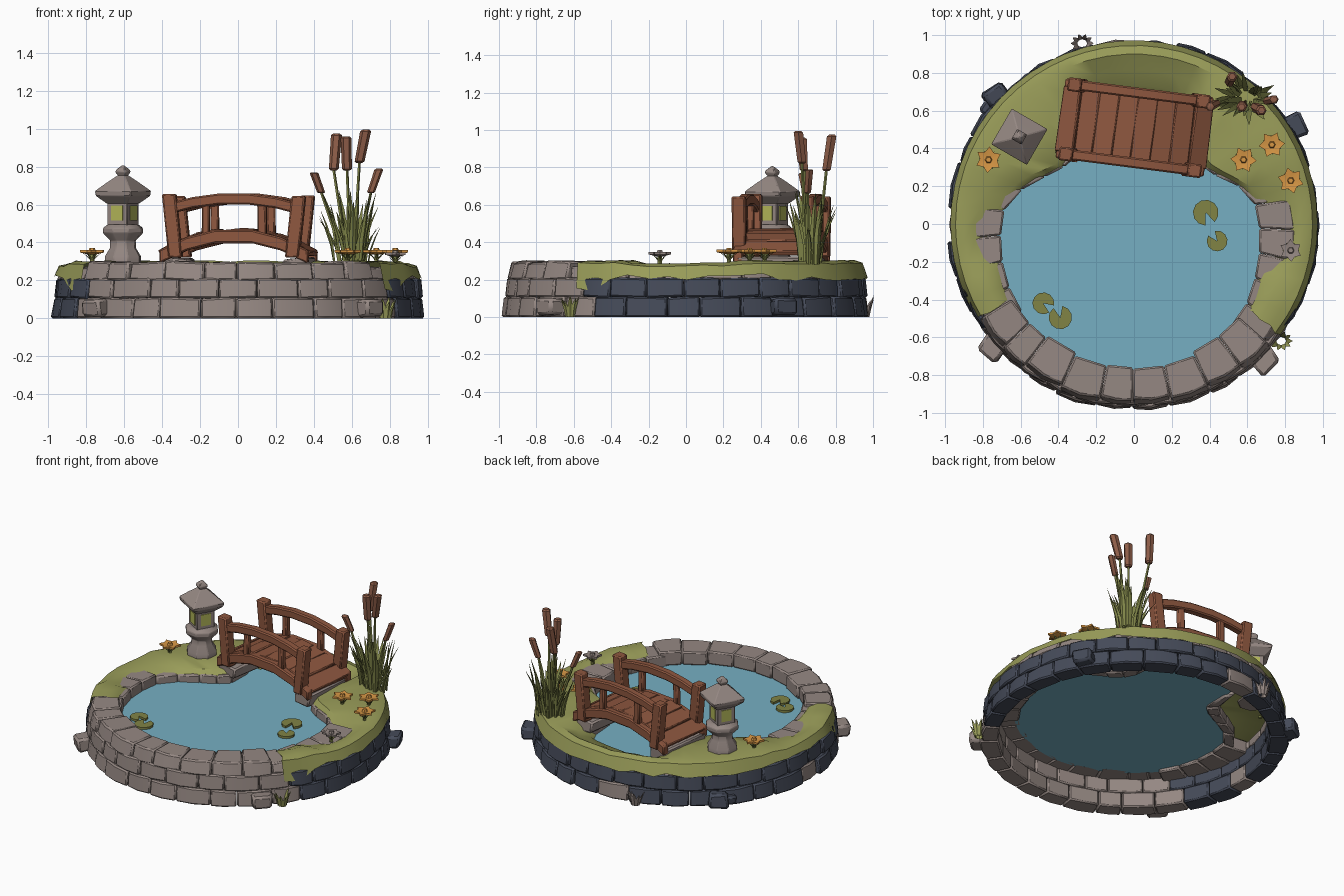
import bpy, bmesh, math, random
from mathutils import Vector, Matrix

if "Cube" in bpy.data.objects:
    bpy.data.objects.remove(bpy.data.objects["Cube"])
random.seed(7)
R = random.uniform

def mat(name, c):
    m = bpy.data.materials.new(name)
    m.diffuse_color = (*c, 1)
    m.use_nodes = True
    m.node_tree.nodes["Principled BSDF"].inputs["Base Color"].default_value = m.diffuse_color
    return m

LIGHT = mat("warm_grey_stone", (.3, .245, .225))
DARK = mat("dark_slate_stone", (.06, .07, .1))
GRASS = mat("moss_green", (.32, .335, .1))
WATER = mat("pond_blue", (.18, .43, .54))
WOOD = mat("red_brown_wood", (.27, .095, .05))
ORANGE = mat("flower_orange", (.68, .31, .06))
CATTAIL = mat("cattail_brown", (.27, .11, .065))
REED = mat("reed_green", (.23, .25, .07))
LILY = mat("lily_olive", (.22, .23, .06))
GLOW = mat("lantern_yellow", (.45, .47, .1))

def finish(name, bm, mats, bevel=0, angle=35):
    bmesh.ops.recalc_face_normals(bm, faces=bm.faces)
    me = bpy.data.meshes.new(name)
    bm.to_mesh(me)
    bm.free()
    for m in mats:
        me.materials.append(m)
    o = bpy.data.objects.new(name, me)
    bpy.context.collection.objects.link(o)
    if bevel:
        b = o.modifiers.new("bevel", 'BEVEL')
        b.width, b.segments, b.limit_method = bevel, 1, 'ANGLE'
    bpy.ops.object.select_all(action='DESELECT')
    o.select_set(True)
    bpy.context.view_layer.objects.active = o
    bpy.ops.object.shade_smooth_by_angle(angle=math.radians(angle))
    return o

def loft(bm, rings, cap=True, mi=0):
    vs = [[bm.verts.new(p) for p in r] for r in rings]
    n = len(vs[0])
    fs = [bm.faces.new((a[i], a[(i + 1) % n], b[(i + 1) % n], b[i]))
          for a, b in zip(vs, vs[1:]) for i in range(n)]
    if cap:
        fs += [bm.faces.new(vs[0][::-1]), bm.faces.new(vs[-1])]
    for f in fs:
        f.material_index = mi

def tube(bm, pts, radii, n, turn=0, mi=0):
    # horizontal n-sided rings along a mostly vertical path
    loft(bm, [[Vector(p) + Vector((r * math.cos(turn + i * math.tau / n), r * math.sin(turn + i * math.tau / n), 0))
               for i in range(n)] for p, r in zip(pts, radii)], mi=mi)

def box(bm, c, s, M=Matrix(), j=0, mi=0):
    rings = [[M @ Vector((c[0] + x * s[0] / 2 + R(-j, j), c[1] + y * s[1] / 2 + R(-j, j), c[2] + z * s[2] / 2 + R(-j, j)))
              for x, y in ((-1, -1), (1, -1), (1, 1), (-1, 1))] for z in (-1, 1)]
    loft(bm, rings, mi=mi)

def polar(deg, r, z):
    a = math.radians(deg)
    return Vector((r * math.cos(a), r * math.sin(a), z))

def interp(table, a):
    for (a0, r0), (a1, r1) in zip(table, table[1:]):
        if a0 <= a <= a1:
            return r0 + (r1 - r0) * (a - a0) / (a1 - a0)
    return table[-1][1]

# Shoreline radius by angle, with an inlet under the bridge
SHORE = [(-90, .76), (-40, .74), (-20, .69), (0, .66), (14, .64), (24, .55), (35, .47), (50, .47), (60, .6), (66, .7),
         (114, .7), (120, .6), (130, .47), (146, .48), (160, .6), (174, .69), (200, .73), (215, .75), (270, .76)]

# Stone ring: three courses of wedge blocks
def wedge(bm, a0, a1, r0, r1, r1t, z0, z1, mi):
    j = lambda: R(-.006, .006)
    am, out = (a0 + a1) / 2, R(-.004, .014)
    rings = []
    for z, ro in ((z0, r1), (z1, r1t)):
        up = j() if z > 0 else 0
        rings.append([polar(a0, r0, z), polar(a0, ro + out + j(), z + up), polar(am, ro + out + .008, z),
                      polar(a1, ro + out + j(), z - up), polar(a1, r0, z)])
    loft(bm, rings, mi=mi)

bm = bmesh.new()
N = 30
for k, (z0, z1, r1, r1t) in enumerate(((0, .108, .975, .962), (.106, .21, .962, .95), (.206, .292, .95, .925))):
    step = 360 / N
    cuts = [-90 + (i + .5 * (k % 2) + R(-.14, .14)) * step for i in range(N)]
    cuts.append(cuts[0] + 360)
    for a0, a1 in zip(cuts, cuts[1:]):
        am = (a0 + a1) / 2
        grassy = -36 < am < 210
        if k < 2:
            wedge(bm, a0 + .1, a1 - .1, .87, r1, r1t, z0, z1, 1 if grassy and R(0, 1) > .04 else 0)
        elif not grassy:
            wedge(bm, a0 + .03, a1 - .03, .755 + R(-.012, .012), r1, r1t, .2, z1 + R(0, .01), 0)
        else:
            wedge(bm, a0 + .1, a1 - .1, .87, r1 - .01, r1t - .01, .2, .265, 0)
finish("stone_ring", bm, [LIGHT, DARK], .009)

# Shore stones at the water edge below the grass
bm = bmesh.new()
for i in range(24):
    a0 = -46 + i * 11
    a1 = a0 + 10.9
    am = (a0 + a1) / 2
    if 62 < am < 118:
        continue
    wide = .19 if am < 8 or am > 173 else .08
    ring = []
    for z in (.18, .272 if wide > .1 else .255):
        ring.append([polar(a, interp(SHORE, a) + d, z + R(-.006, .006)) for a, d in
                     ((a0, 0), (a1, 0), (a1, wide), (a0, wide))])
    loft(bm, ring)
finish("shore_stones", bm, [LIGHT], .009)

# Water sheet
bm = bmesh.new()
bm.faces.new([bm.verts.new(polar(a, interp(SHORE, a) + .03, .2)) for a in range(-90, 270, 6)])
finish("water", bm, [WATER])

# Grass bank draped over the ring
bm = bmesh.new()
rows = []
angs = [-37 + i * 6.2 for i in range(41)]
for i, a in enumerate(angs):
    bare = -18 < a < 8 or 176 < a < 190
    valley = 62 < a < 118
    r = max(interp(SHORE, a) + (0 if valley else .012), .78 if bare else 0)
    dip = .025 if -20 < a < 15 or 165 < a < 195 else 0
    end = i in (0, 1, 39, 40)
    m = r + (.93 - r) * .5
    prof = [(r, .195 if valley else .25), (r + .035, .225 if valley else .283 - dip),
            (m, .26 if valley else .3 - dip), (.9, .302 - dip * .6), (.945, .287 - dip * .5),
            (.972, (.15 if end else .215) + R(-.02, .015))]
    rows.append([bm.verts.new(polar(a + R(-.8, .8), q, z + R(-.005, .005))) for q, z in prof])
for p, q in zip(rows, rows[1:]):
    for j in range(5):
        bm.faces.new((p[j], q[j], q[j + 1], p[j + 1]))
finish("grass_bank", bm, [GRASS], 0, 40)

# Loose rocks around the foot
bm = bmesh.new()
for a, r, s, mi in ((137, 1.0, .13, 1), (31, 1.0, .13, 1), (-46, 1.0, .13, 0), (221, 1.0, .13, 0), (141, .98, .09, 1)):
    M = Matrix.Translation(polar(a, r, 0)) @ Matrix.Rotation(math.radians(a + R(-12, 12)), 4, 'Z')
    box(bm, (0, 0, s * .38 + .003), (s * .8, s, s * .7), M, .012, mi)
for v in bm.verts:
    v.co.z = max(v.co.z, 0)
finish("loose_rocks", bm, [LIGHT, DARK], .015)

# Arched bridge
BR = Matrix.Translation((.003, .51, 0)) @ Matrix.Rotation(math.radians(-7.3), 4, 'Z')
def strip(bm, us, zf, v, w, h):
    loft(bm, [[BR @ Vector((u, v + s * w / 2, zf(u) + t * h / 2)) for s, t in ((-1, -1), (1, -1), (1, 1), (-1, 1))] for u in us])
deck = lambda u: .438 - .11 * (abs(u) / .39) ** 2
rail = lambda u: .632 - .055 * (u / .35) ** 2
bm = bmesh.new()
for v in (-.185, .185):
    strip(bm, [-.395, -.25, -.1, .1, .25, .395], deck, v, .055, .07)
    strip(bm, [-.35, -.22, -.08, .08, .22, .35], rail, v, .055, .058)
    for s in (-1, 1):
        loft(bm, [[BR @ Vector((s * q + x * .036, v + y * .036, z)) for x, y in ((-1, -1), (1, -1), (1, 1), (-1, 1))]
                  for z, q in ((.32, .31), (.655 + R(-.01, .01), .345))])
        box(bm, (s * .15, v, .525), (.045, .04, .18), BR, .004)
finish("bridge_frame", bm, [WOOD], .008)
bm = bmesh.new()
for i in range(8):
    u = -.35 + i * .1
    T = BR @ Matrix.Translation((u, 0, deck(u) + .02 + R(-.004, .004))) @ Matrix.Rotation(math.atan(.22 * u / .152), 4, 'Y')
    box(bm, (0, 0, 0), (.108, .35, .03), T, .004)
finish("bridge_planks", bm, [WOOD], .006)
bm = bmesh.new()
for s in (-1, 1):
    box(bm, (s * .32, 0, .275), (.14, .38, .085), BR, .01)
finish("bridge_footings", bm, [LIGHT], .01)

# Stone lantern
lx, ly, tn = -.607, .462, math.radians(45 - 30)
def stack(bm, prof, n):
    tube(bm, [(lx, ly, z) for r, z in prof], [r for r, z in prof], n, tn)
bm = bmesh.new()
stack(bm, [(.1, .285), (.1, .325), (.072, .37), (.07, .41), (.11, .45), (.11, .475), (.085, .495)], 8)
stack(bm, [(.088, .485), (.088, .625)], 4)
stack(bm, [(.09, .605), (.15, .645), (.155, .672), (.085, .72), (.03, .755)], 4)
stack(bm, [(.022, .745), (.045, .772), (.038, .785), (.006, .808)], 4)
finish("lantern", bm, [LIGHT], .005)
bm = bmesh.new()
for k in range(4):
    M = Matrix.Translation((lx, ly, .555)) @ Matrix.Rotation(tn + math.pi / 4 + k * math.pi / 2, 4, 'Z')
    box(bm, (.063, 0, 0), (.008, .07, .08), M)
finish("lantern_windows", bm, [GLOW])

# Grass blades: tapered bent spikes
def blade(bm, base, lean, h, w):
    b, l = Vector(base), Vector(lean)
    side = Vector((-l.y, l.x, 0)).normalized() * w
    rings = []
    for t, k in ((0, .7), (.4, 1), (.75, .7), (1, .08)):
        c = b + l * t ** 1.8 + Vector((0, 0, h * t))
        rings.append([c - side * k, c + side * k, c + l.normalized() * w * .6 * k])
    loft(bm, rings)

# Reed clump with cattails
bm = bmesh.new()
for i in range(40):
    a, d = R(0, math.tau), R(.02, .09)
    q = R(.03, .12)
    blade(bm, (.6 + d * math.cos(a), .66 + d * .8 * math.sin(a), .28),
          (q * math.cos(a), q * .9 * math.sin(a), 0), R(.16, .4), R(.013, .019))
heads = [((.44, .64, .66), (.40, .62, .77)), ((.505, .75, .78), (.52, .78, .975)), ((.575, .63, .78), (.57, .62, .96)),
         ((.64, .62, .82), (.675, .6, .995)), ((.70, .65, .66), (.745, .66, .79))]
for p, q in heads:
    p = Vector(p)
    root = Vector((.6 + (p.x - .6) * .4, .66 + (p.y - .66) * .4, .28))
    tube(bm, [root, root.lerp(p, .5) + Vector(((.6 - p.x) * .1, 0, 0)), p], [.01, .009, .008], 5)
finish("reeds", bm, [REED])
bm = bmesh.new()
for p, q in heads:
    p, q = Vector(p), Vector(q)
    k = 1 if q.z > .9 else .8
    tube(bm, [p, p.lerp(q, .05), p.lerp(q, .95), q], [.016 * k, .026 * k, .029 * k, .018 * k], 6)
finish("cattail_heads", bm, [CATTAIL])

# Tufts at the foot of the wall
for name, a, m in (("green_tuft", -38.5, GRASS), ("dry_tuft", 106, LIGHT)):
    bm = bmesh.new()
    c = polar(a, .995, 0)
    for i in range(10):
        t = i * .63
        blade(bm, (c.x + .025 * math.cos(t), c.y + .02 * math.sin(t), 0),
              (.035 * math.cos(t), .03 * math.sin(t), 0), R(.07, .12), .014)
    finish(name, bm, [m])

# Star flowers on short leafy stems
def flower(name, x, y, z, r, petal):
    bm = bmesh.new()
    t0 = R(0, 1)
    tube(bm, [(x, y, z), (x, y, z + .06)], [.012, .012], 5)
    for k in range(6):
        t = t0 + k * math.tau / 6
        blade(bm, (x, y, z), (r * .75 * math.cos(t), r * .75 * math.sin(t), 0), .055, .008)
    star = lambda s, h: [(x + s * (r if i % 2 else r * .66) * math.cos(t0 + i * math.pi / 6),
                          y + s * (r if i % 2 else r * .66) * math.sin(t0 + i * math.pi / 6), z + h) for i in range(12)]
    loft(bm, [star(.35, .045), star(1, .055), star(1, .068), star(.3, .062)], mi=1)
    tube(bm, [(x, y, z + .06), (x, y, z + .078)], [.02, .014], 6, mi=1)
    finish(name, bm, [REED, petal])
for i, (x, y) in enumerate(((-.77, .34), (.58, .34), (.73, .42), (.83, .23))):
    flower("orange_flower_%d" % (i + 1), x, y, .292, .07, ORANGE)
flower("grey_flower", .83, -.14, .28, .06, LIGHT)

# Notched lily pads
bm = bmesh.new()
for x, y, r, t0 in ((.38, .06, .068, -1.2), (.44, -.09, .055, 2.2), (-.48, -.42, .058, -.6), (-.39, -.495, .062, 1.8)):
    ring = [(0, 0)] + [(r * math.cos(t0 + .4 + i * .548), r * math.sin(t0 + .4 + i * .548)) for i in range(11)]
    loft(bm, [[(x + u, y + v, z) for u, v in ring] for z in (.203, .218)])
finish("lily_pads", bm, [LILY])
